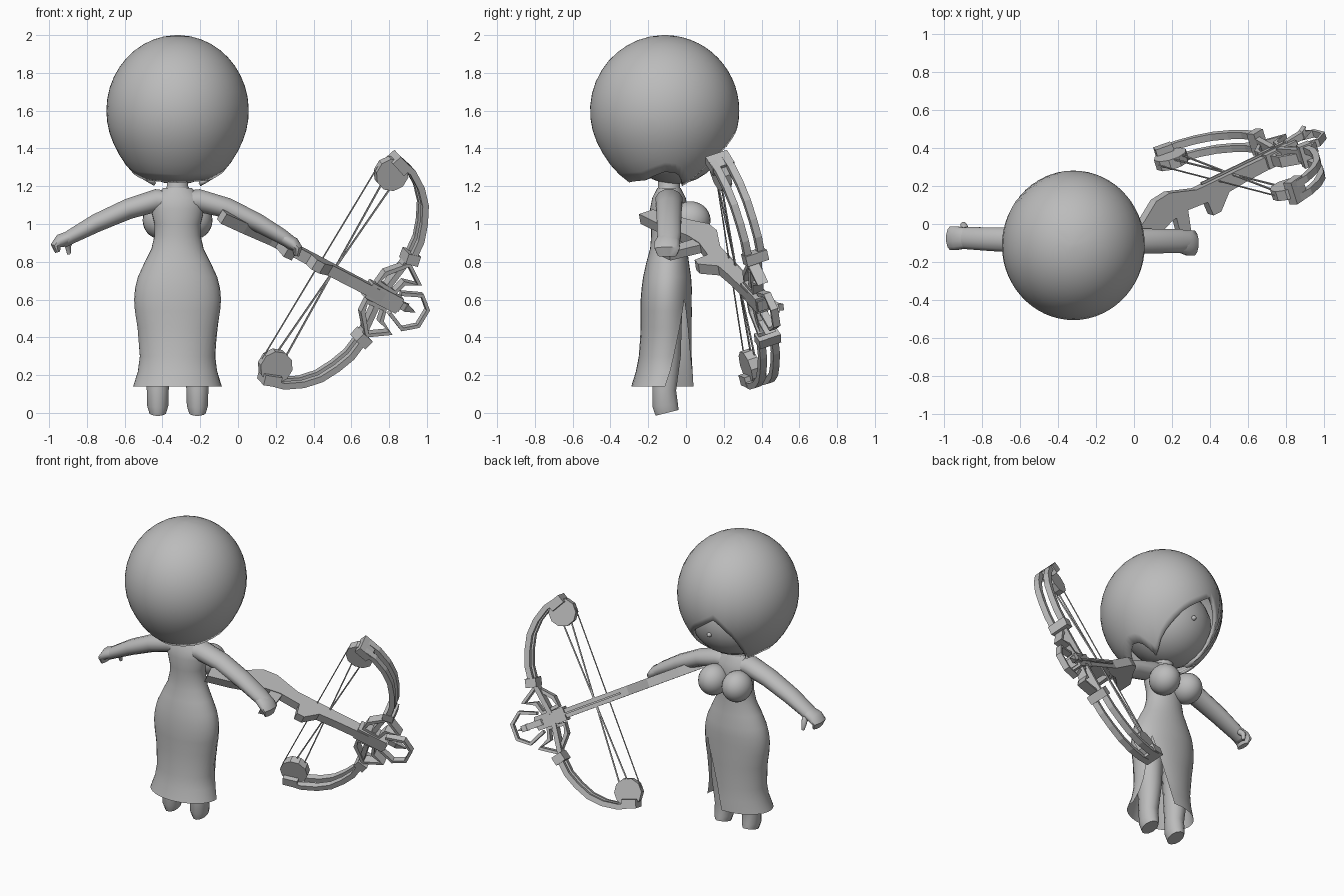
import bpy, bmesh
from math import sin, cos, pi, radians
from mathutils import Vector, Matrix

cube = bpy.data.objects.get("Cube")
if cube:
    bpy.data.objects.remove(cube)

GREY = (0.5, 0.5, 0.5, 1)
mat = bpy.data.materials.new("plain grey")
mat.use_nodes = True
mat.diffuse_color = GREY
mat.node_tree.nodes["Principled BSDF"].inputs["Base Color"].default_value = GREY

CX = -0.32  # middle of the figure

# Frame of the crossbow: along the stock, along the limbs, downwards
along = Vector((0.813, 0.393, -0.428)).normalized()
side = Vector((0.512, -0.132, 0.851))
side = (side - along * side.dot(along)).normalized()
down = along.cross(side)
BOW = Matrix((along, side, down)).transposed().to_4x4()
BOW.translation = (0, 0, 1.02)


def finish(name, bm, smooth=True, frame=None):
    bmesh.ops.remove_doubles(bm, verts=bm.verts, dist=1e-4)
    bmesh.ops.recalc_face_normals(bm, faces=bm.faces)
    mesh = bpy.data.meshes.new(name)
    bm.to_mesh(mesh)
    bm.free()
    if frame:
        mesh.transform(frame)
    mesh.materials.append(mat)
    ob = bpy.data.objects.new(name, mesh)
    bpy.context.collection.objects.link(ob)
    if smooth:
        bpy.ops.object.select_all(action="DESELECT")
        ob.select_set(True)
        bpy.context.view_layer.objects.active = ob
        bpy.ops.object.shade_smooth_by_angle(angle=radians(50))
    return ob


def loft(name, rings, closed=True, caps=(True, True), **kw):
    bm = bmesh.new()
    rows = [[bm.verts.new(p) for p in ring] for ring in rings]
    n = len(rows[0])
    for a, b in zip(rows, rows[1:]):
        for i in range(n if closed else n - 1):
            j = (i + 1) % n
            bm.faces.new((a[i], a[j], b[j], b[i]))
    for row, cap in ((rows[0], caps[0]), (rows[-1], caps[1])):
        if cap:
            bm.faces.new(row)
    return finish(name, bm, **kw)


def sweep(name, pts, half_a, half_b, ref, sides=12, loop=False, **kw):
    """Sweep an oval (or a rectangle when sides is 4) along a path."""
    pts, ref, rings = [Vector(p) for p in pts], Vector(ref), []
    n = len(pts)
    pick = lambda h, i: h[i] if isinstance(h, (list, tuple)) else h
    for i, p in enumerate(pts):
        lo, hi = (i - 1, (i + 1) % n) if loop else (max(i - 1, 0), min(i + 1, n - 1))
        t = (pts[hi] - pts[lo]).normalized()
        a = (ref - t * ref.dot(t)).normalized()
        b = t.cross(a)
        k = 2 ** 0.5 if sides == 4 else 1
        angles = [2 * pi * (s + 0.5) / sides for s in range(sides)]
        rings.append([p + a * (pick(half_a, i) * k * cos(q)) + b * (pick(half_b, i) * k * sin(q)) for q in angles])
    if loop:
        rings.append(rings[0])
    return loft(name, rings, caps=(not loop, not loop), **kw)


def ball(name, centre, size):
    bm = bmesh.new()
    bmesh.ops.create_uvsphere(bm, u_segments=24, v_segments=14, radius=1,
                              matrix=Matrix.Translation(centre) @ Matrix.Diagonal((*size, 1)))
    return finish(name, bm)


def lerp_keys(keys, x):
    for (x0, y0), (x1, y1) in zip(keys, keys[1:]):
        if x0 <= x <= x1:
            return y0 + (y1 - y0) * (x - x0) / (x1 - x0)
    return keys[-1][1]


# Dress: height, half width, middle y, half depth; open slit at the left front
DRESS = [(0.14, 0.235, -0.125, 0.165), (0.22, 0.21, -0.115, 0.15), (0.3, 0.2, -0.11, 0.14),
         (0.45, 0.212, -0.105, 0.135), (0.54, 0.226, -0.105, 0.136), (0.6, 0.23, -0.105, 0.135),
         (0.66, 0.225, -0.102, 0.133), (0.72, 0.21, -0.1, 0.127), (0.8, 0.173, -0.097, 0.112),
         (0.87, 0.138, -0.092, 0.098), (0.94, 0.122, -0.09, 0.094), (1.0, 0.122, -0.09, 0.095),
         (1.08, 0.142, -0.09, 0.1), (1.14, 0.135, -0.09, 0.088), (1.19, 0.075, -0.09, 0.062)]
rings = []
for z, w, y, d in DRESS:
    gap = radians(40) * max(0, 0.6 - z) / 0.46
    sweep_angle = 2 * pi - 2 * gap
    angles = [pi / 4 + gap + sweep_angle * i / 32 for i in range(33)]
    rings.append([(CX + w * cos(q), y + d * sin(q), z) for q in angles])
loft("dress", rings, closed=False, caps=(False, False))

# Neck, bust, head
sweep("neck", [(CX, -0.09, 1.15), (CX, -0.09, 1.2), (CX, -0.09, 1.32)],
      [0.09, 0.058, 0.055], [0.07, 0.06, 0.06], (1, 0, 0))
for s, word in ((1, "left"), (-1, "right")):
    ball("bust_" + word, (CX + s * 0.09, 0.025, 1.02), (0.095, 0.105, 0.1))
ball("head", (CX, -0.06, 1.47), (0.29, 0.265, 0.26))
ball("nose", (CX, 0.2, 1.42), (0.015, 0.02, 0.015))

# Hair: rounded shell whose lower edge follows a parted fringe and two locks
EDGE = [(0, 140), (15, 141), (38, 158), (50, 138), (75, 113), (103, 94), (120, 112), (132, 132),
        (144, 156), (165, 141), (180, 142), (210, 149), (270, 152), (330, 149), (360, 140)]
rings = []
for r in range(17):
    ring = []
    for c in range(60):
        az = c * 6
        phi = 2 + (lerp_keys(EDGE, az) - 2) * r / 16
        f, q = radians(phi), radians(az)
        z = 1.6 + 0.4 * cos(f) - max(0, phi - 120) * 0.0009
        ring.append((CX + 0.377 * sin(f) * cos(q), -0.113 + 0.395 * sin(f) * sin(q), z))
    rings.append(ring)
hair = loft("hair", rings, caps=(True, False))
shell = hair.modifiers.new("thickness", "SOLIDIFY")
shell.thickness = 0.02

# Legs with small pointed feet
for s, word in ((1, "left"), (-1, "right")):
    x = CX + s * 0.105
    sweep("leg_" + word, [(x, -0.105, 0.62), (x, -0.105, 0.3), (x, -0.115, 0.12), (x, -0.11, 0.04), (x, -0.1, 0)],
          [0.09, 0.075, 0.06, 0.058, 0.045], [0.09, 0.08, 0.065, 0.07, 0.065], (1, 0, 0))

# Arms and hands
sweep("arm_right", [(-0.3, -0.09, 1.12), (-0.43, -0.09, 1.125), (-0.58, -0.085, 1.08), (-0.75, -0.08, 1.005),
                    (-0.88, -0.075, 0.935), (-0.93, -0.075, 0.905)],
      [0.07, 0.075, 0.07, 0.065, 0.06, 0.05], [0.05, 0.062, 0.056, 0.05, 0.04, 0.035], (0, 1, 0))
sweep("hand_right", [(-0.88, -0.075, 0.935), (-0.94, -0.075, 0.91), (-0.965, -0.075, 0.885), (-0.955, -0.075, 0.85)],
      [0.055, 0.065, 0.065, 0.05], [0.035, 0.038, 0.028, 0.014], (0, 1, 0))
sweep("thumb_right", [(-0.89, -0.03, 0.91), (-0.9, -0.005, 0.885), (-0.895, 0, 0.84)], [0.02, 0.018, 0.01],
      [0.02, 0.018, 0.01], (0, 1, 0), sides=8)
sweep("arm_left", [(-0.34, -0.09, 1.12), (-0.21, -0.09, 1.125), (-0.06, -0.09, 1.085), (0.1, -0.09, 1.01),
                   (0.23, -0.09, 0.935), (0.29, -0.09, 0.895)],
      [0.07, 0.075, 0.07, 0.067, 0.066, 0.055], [0.05, 0.062, 0.056, 0.05, 0.042, 0.035], (0, 1, 0))
sweep("hand_left", [(0.24, -0.09, 0.925), (0.29, -0.1, 0.895), (0.315, -0.1, 0.87), (0.31, -0.1, 0.83)],
      [0.06, 0.07, 0.068, 0.05], [0.035, 0.038, 0.028, 0.014], (0, 1, 0))


# Crossbow parts, in the frame of the bow
def plate(name, outline, half):
    rings = [[(u, v, w) for u, w in outline] for v in (-half, half)]
    loft(name, rings, smooth=False, frame=BOW)


def bar(name, pts, in_plane, thick, **kw):
    sweep(name, pts, thick, in_plane, (0, 0, 1), sides=4, smooth=False, frame=BOW, **kw)


plate("stock", [(-0.16, 0.12), (-0.16, 0.2), (0, 0.15), (0.2, 0.07), (0.3, 0.05), (0.44, 0.06), (0.45, 0.14),
                (0.5, 0.14), (0.58, 0.06), (0.7, 0.05), (1.05, 0.035), (1.05, -0.025), (0.4, -0.03),
                (0.24, -0.08), (0.15, -0.07), (0.05, 0)], 0.03)
plate("grip", [(0.24, 0.04), (0.32, 0.04), (0.29, 0.22), (0.23, 0.24)], 0.025)
plate("sight", [(0.98, -0.02), (1.1, -0.02), (1.13, -0.08), (1.1, -0.06), (1.0, -0.05)], 0.02)
bar("riser_block", [(0.84, 0, 0), (1.04, 0, 0)], 0.045, 0.04)
bar("bolt", [(0.45, 0, -0.04), (1.1, 0, -0.04)], 0.006, 0.006)
bar("bolt_tip", [(1.08, 0, -0.04), (1.1, 0, -0.04), (1.17, 0, -0.04)], [0.008, 0.022, 0.001], [0.008, 0.022, 0.001])
bar("stirrup", [(1.02, 0.06, 0), (1.13, 0.105, 0), (1.2, 0.05, 0), (1.2, -0.05, 0), (1.13, -0.105, 0),
                (1.02, -0.06, 0)], 0.01, 0.02)

for s, word in ((1, "upper"), (-1, "lower")):
    bar("brace_" + word, [(0.87, s * 0.06, 0), (0.88, s * 0.12, 0), (0.97, s * 0.22, 0), (1.08, s * 0.15, 0),
                          (1.0, s * 0.12, 0), (0.98, s * 0.05, 0)], 0.012, 0.03, loop=True)
    bar("brace_arm_" + word, [(0.93, s * 0.03, -0.01), (0.96, s * 0.25, -0.02)], 0.015, 0.035)
    bar("limb_clamp_" + word, [(0.975, s * 0.225, -0.02), (0.962, s * 0.28, -0.02)], 0.035, 0.062)
    for k, w in (("top", -0.055), ("bottom", 0.02)):
        bar(f"limb_{k}_{word}", [(0.97, s * 0.23, w), (0.955, s * 0.36, w), (0.92, s * 0.45, w), (0.87, s * 0.54, w),
                                 (0.8, s * 0.61, w), (0.71, s * 0.665, w), (0.6, s * 0.69, w)], 0.017, 0.019)
    bar("limb_tip_" + word, [(0.68, s * 0.655, -0.02), (0.59, s * 0.685, -0.02)], 0.028, 0.062)
    # wheel between the limb rails
    sweep("wheel_" + word, [(0.625, s * 0.6, -0.045), (0.625, s * 0.6, 0.01)], 0.09, 0.09, (1, 0, 0),
          sides=10, smooth=False, frame=BOW)
    bar("cable_" + word, [(0.66, s * 0.57, -0.02 + s * 0.02), (0.6, -s * 0.58, -0.02 - s * 0.02)], 0.004, 0.004)

bar("bow_string", [(0.54, -0.6, -0.02), (0.54, 0.6, -0.02)], 0.003, 0.003)
